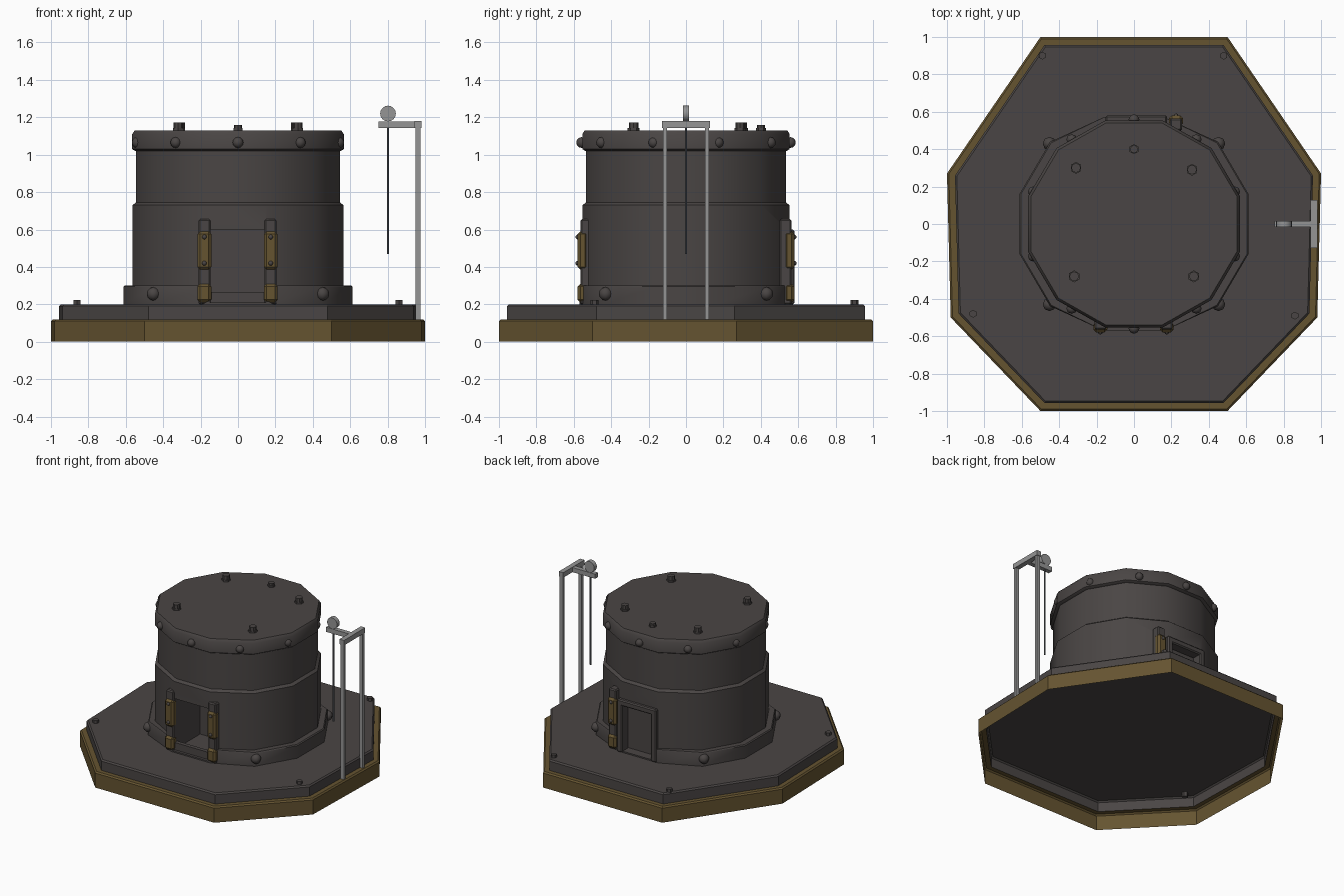
import bpy, bmesh, math
from mathutils import Vector, Matrix

if "Cube" in bpy.data.objects:
    bpy.data.objects.remove(bpy.data.objects["Cube"])


def material(name, rgb):
    m = bpy.data.materials.new(name)
    m.diffuse_color = (*rgb, 1)
    m.use_nodes = True
    m.node_tree.nodes["Principled BSDF"].inputs["Base Color"].default_value = m.diffuse_color
    return m


IRON = material("dark iron", (0.068, 0.060, 0.058))
BRASS = material("aged brass", (0.130, 0.088, 0.030))
STEEL = material("grey steel", (0.30, 0.30, 0.30))
ROPE = material("dark cable", (0.12, 0.13, 0.14))


def finish(name, bm, mats, smooth=35):
    me = bpy.data.meshes.new(name)
    bm.to_mesh(me)
    bm.free()
    ob = bpy.data.objects.new(name, me)
    bpy.context.collection.objects.link(ob)
    for m in mats:
        me.materials.append(m)
    if smooth:
        shade(ob, smooth)
    return ob


def shade(ob, angle):
    bpy.ops.object.select_all(action='DESELECT')
    ob.select_set(True)
    bpy.context.view_layer.objects.active = ob
    bpy.ops.object.shade_smooth_by_angle(angle=math.radians(angle))


def loft(rings, bottom=True):
    """Skin a stack of equal-length rings; side faces take their band as material index."""
    bm = bmesh.new()
    vs = [[bm.verts.new(p) for p in r] for r in rings]
    n = len(vs[0])
    for k in range(len(vs) - 1):
        for i in range(n):
            j = (i + 1) % n
            f = bm.faces.new((vs[k][i], vs[k][j], vs[k + 1][j], vs[k + 1][i]))
            f.material_index = k
    top = bm.faces.new(vs[-1])
    top.material_index = len(vs)
    if bottom:
        bm.faces.new(vs[0][::-1])
    return bm


def box(name, x, y, z, mat, bevel=0.0):
    bm = bmesh.new()
    size = Vector((x[1] - x[0], y[1] - y[0], z[1] - z[0]))
    mid = Vector((x[0] + x[1], y[0] + y[1], z[0] + z[1])) / 2
    bmesh.ops.create_cube(bm, size=1, matrix=Matrix.Translation(mid) @ Matrix.Diagonal((*size, 1)))
    if bevel:
        bmesh.ops.bevel(bm, geom=bm.edges[:], offset=bevel, segments=1, affect='EDGES')
    return finish(name, bm, [mat], 0)


def cyl(name, start, end, r, mat, sides=8, r2=None):
    a, b = Vector(start), Vector(end)
    rot = (b - a).to_track_quat('Z', 'Y').to_matrix().to_4x4()
    bm = bmesh.new()
    bmesh.ops.create_cone(bm, cap_ends=True, segments=sides, radius1=r,
                          radius2=r if r2 is None else r2, depth=(b - a).length,
                          matrix=Matrix.Translation((a + b) / 2) @ rot)
    return finish(name, bm, [mat])


def dome(name, loc, r):
    bm = bmesh.new()
    bmesh.ops.create_uvsphere(bm, u_segments=8, v_segments=6, radius=r,
                              matrix=Matrix.Translation(loc))
    return finish(name, bm, [IRON], 50)


# Octagonal base: open shell, brass rim below and iron plate above
half = [(0.5, -1), (0.98, -0.5), (1, 0.27), (0.5, 1)]
octagon = half + [(-x, y) for x, y in reversed(half)]


def oct_ring(s, z):
    return [(x * s, y * s, z) for x, y in octagon]


bm = loft([oct_ring(1, 0), oct_ring(1, 0.11), oct_ring(0.99, 0.12), oct_ring(0.957, 0.12),
           oct_ring(0.957, 0.19), oct_ring(0.947, 0.2)], bottom=False)
for f in bm.faces:
    f.material_index = 0 if f.material_index < 3 else 1
finish("octagonal_base", bm, [BRASS, IRON], 20)
for i, (x, y) in enumerate([(-0.49, 0.9), (0.48, 0.9), (-0.86, -0.48), (0.86, -0.49)]):
    cyl(f"base_bolt_{i}", (x, y, 0.165), (x, y, 0.222), 0.021, IRON, 6)


# Twelve-sided drum with foot flange, clamped flat at front and back
def drum_ring(apothem, z):
    r = apothem / math.cos(math.pi / 12)
    pts = []
    for k in range(12):
        a = math.radians(15 + 30 * k)
        y = max(-0.57, min(0.57, r * math.sin(a) * 0.98))
        pts.append((r * math.cos(a), y, z))
    return pts


def drum_part(name, profile):
    bm = loft([drum_ring(a, z) for a, z in profile])
    for f in bm.faces:
        f.material_index = 0
    return finish(name, bm, [IRON])


drum = drum_part("drum_body", [(0.612, 0.2), (0.612, 0.295), (0.605, 0.302), (0.565, 0.302),
                               (0.565, 0.73), (0.545, 0.745), (0.545, 1.03)])
drum_part("drum_cap", [(0.55, 1.02), (0.566, 1.03), (0.566, 1.11), (0.552, 1.13)])

# Front doorway and shallow rear doorway cut out of the drum
for x, y, z in [((-0.15, 0.15), (-0.8, -0.24), (0.21, 0.6)),
                ((-0.12, 0.16), (0.5, 0.8), (0.21, 0.59))]:
    cutter = box("doorway_cutter", x, y, z, IRON)
    cutter.hide_render = True
    mod = drum.modifiers.new("doorway", 'BOOLEAN')
    mod.operation = 'DIFFERENCE'
    mod.solver = 'EXACT'
    mod.object = cutter
    bpy.context.view_layer.objects.active = drum
    bpy.ops.object.modifier_apply(modifier=mod.name)
    bpy.data.objects.remove(cutter, do_unlink=True)
shade(drum, 35)


# Door posts with brass clasps; s is -1 at the front and 1 at the back
def door_post(name, x, s):
    def yr(a, b):
        return tuple(sorted((s * a, s * b)))
    box(name, (x - 0.032, x + 0.032), yr(0.5, 0.565), (0.2, 0.655), IRON, 0.008)
    for part, lo, hi in (("upper", 0.385, 0.59), ("lower", 0.21, 0.31)):
        box(f"{name}_{part}_clasp", (x - 0.037, x + 0.037), yr(0.525, 0.58), (lo, hi), BRASS, 0.015)
    for z in (0.42, 0.56):
        dome(f"{name}_rivet", (x, s * 0.578, z), 0.013)


door_post("front_post_left", -0.18, -1)
door_post("front_post_right", 0.175, -1)
door_post("rear_post", 0.225, 1)
box("front_sill", (-0.15, 0.15), (-0.55, -0.52), (0.2, 0.265), IRON)

# Rear door frame
for x in (-0.13, 0.155):
    box("rear_frame_upright", (x - 0.022, x + 0.022), (0.5, 0.58), (0.2, 0.58), IRON, 0.008)
box("rear_frame_lintel", (-0.152, 0.177), (0.5, 0.58), (0.555, 0.6), IRON, 0.008)

# Ring of ten rivets round the cap, four on the flange
for k in range(10):
    a = math.radians(90 + 36 * k)
    dome(f"cap_rivet_{k}", (0.566 * math.cos(a), 0.558 * math.sin(a), 1.065), 0.029)
for sx in (-1, 1):
    for sy in (-1, 1):
        dome("flange_rivet", (sx * 0.452, sy * 0.43, 0.256), 0.036)

# Bolts on the cap top
for x, y, r, h in [(-0.31, 0.3, 0.032, 1.172), (0.31, 0.29, 0.032, 1.172), (0, 0.4, 0.027, 1.158),
                   (-0.32, -0.28, 0.032, 1.172), (0.32, -0.28, 0.032, 1.172)]:
    cyl("cap_bolt_washer", (x, y, 1.12), (x, y, 1.142), r, IRON, 6)
    cyl("cap_bolt_head", (x, y, 1.14), (x, y, h), r * 0.8, IRON, 8)

# Pulley gantry on the right side
for y in (-0.113, 0.113):
    box("gantry_leg", (0.948, 0.976), (y - 0.011, y + 0.011), (0.118, 1.145), STEEL)
box("gantry_crossbar", (0.943, 0.98), (-0.128, 0.128), (1.142, 1.18), STEEL)
box("gantry_arm", (0.752, 0.95), (-0.017, 0.017), (1.143, 1.178), STEEL)
cyl("pulley_wheel", (0.802, -0.016, 1.22), (0.802, 0.016, 1.22), 0.042, STEEL, 16)
cyl("hanging_cable", (0.802, 0, 0.47), (0.802, 0, 1.15), 0.006, ROPE, 6)
